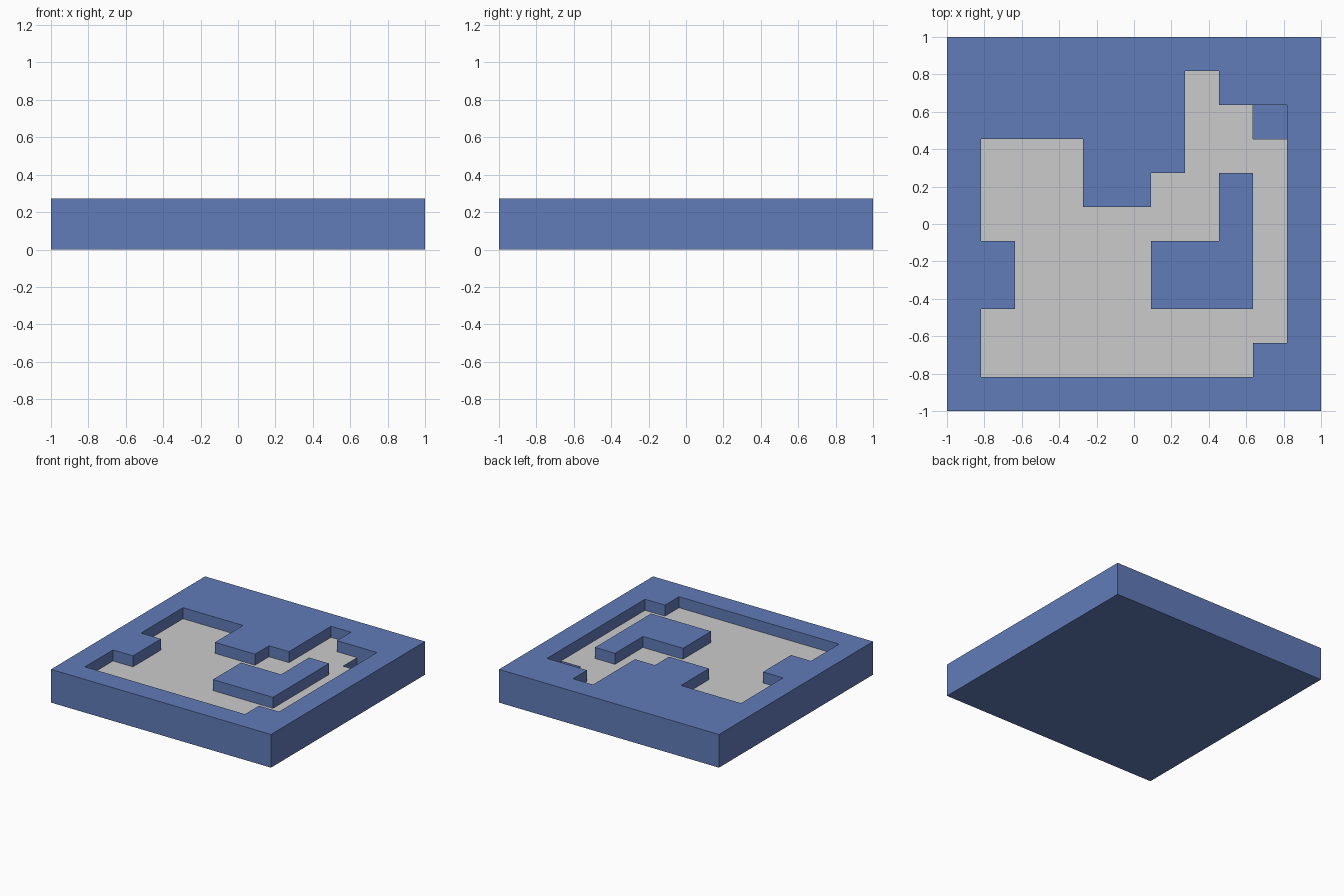
import bpy, bmesh, math

if "Cube" in bpy.data.objects:
    bpy.data.objects.remove(bpy.data.objects["Cube"])

# Plan of the tray, back row first: # wall, . floor, o pit
PLAN = ["###########",
        "#######.###",
        "#######..o#",
        "#...###...#",
        "#...##..#.#",
        "#.......#.#",
        "##....###.#",
        "##....###.#",
        "#.........#",
        "#........##",
        "###########"]
N = len(PLAN)
CELL = 2 / N
STEP = CELL / 2                      # one height level
LEVEL = {"#": 3, ".": 2, "o": 1}


def kind(i, j):
    """Plan symbol of column i, row j counted from the front."""
    return PLAN[N - 1 - j][i] if 0 <= i < N and 0 <= j < N else None


def quad(bm, *corners):
    bm.faces.new([bm.verts.new((x * CELL - 1, y * CELL - 1, z * STEP)) for x, y, z in corners])


def flat(bm, i, j, z):
    quad(bm, (i, j, z), (i + 1, j, z), (i + 1, j + 1, z), (i, j + 1, z))


def finish(bm, name, color=None):
    bmesh.ops.remove_doubles(bm, verts=bm.verts, dist=1e-4)
    bmesh.ops.dissolve_limit(bm, angle_limit=math.radians(1), verts=bm.verts, edges=bm.edges)
    mesh = bpy.data.meshes.new(name)
    bm.to_mesh(mesh)
    bm.free()
    obj = bpy.data.objects.new(name, mesh)
    bpy.context.collection.objects.link(obj)
    if color:
        mat = bpy.data.materials.new(name + "_blue")
        mat.diffuse_color = color
        mat.use_nodes = True
        mat.node_tree.nodes["Principled BSDF"].inputs["Base Color"].default_value = mat.diffuse_color
        mesh.materials.append(mat)
    return obj


tray, floor = bmesh.new(), bmesh.new()
for i in range(N):
    for j in range(N):
        k = kind(i, j)
        h = LEVEL[k]
        # Upward faces: grey floor sheet, blue walls and pit bottom
        flat(floor if k == "." else tray, i, j, h)
        # Underside
        quad(tray, (i, j, 0), (i, j + 1, 0), (i + 1, j + 1, 0), (i + 1, j, 0))
        # Vertical sides wherever the neighbour is lower
        for (dx, dy), a, b in (((0, -1), (i, j), (i + 1, j)),
                               ((1, 0), (i + 1, j), (i + 1, j + 1)),
                               ((0, 1), (i + 1, j + 1), (i, j + 1)),
                               ((-1, 0), (i, j + 1), (i, j))):
            for z in range(LEVEL.get(kind(i + dx, j + dy), 0), h):
                quad(tray, (*a, z), (*b, z), (*b, z + 1), (*a, z + 1))

finish(tray, "maze_tray", (0.12, 0.2, 0.48, 1))
finish(floor, "maze_floor")
